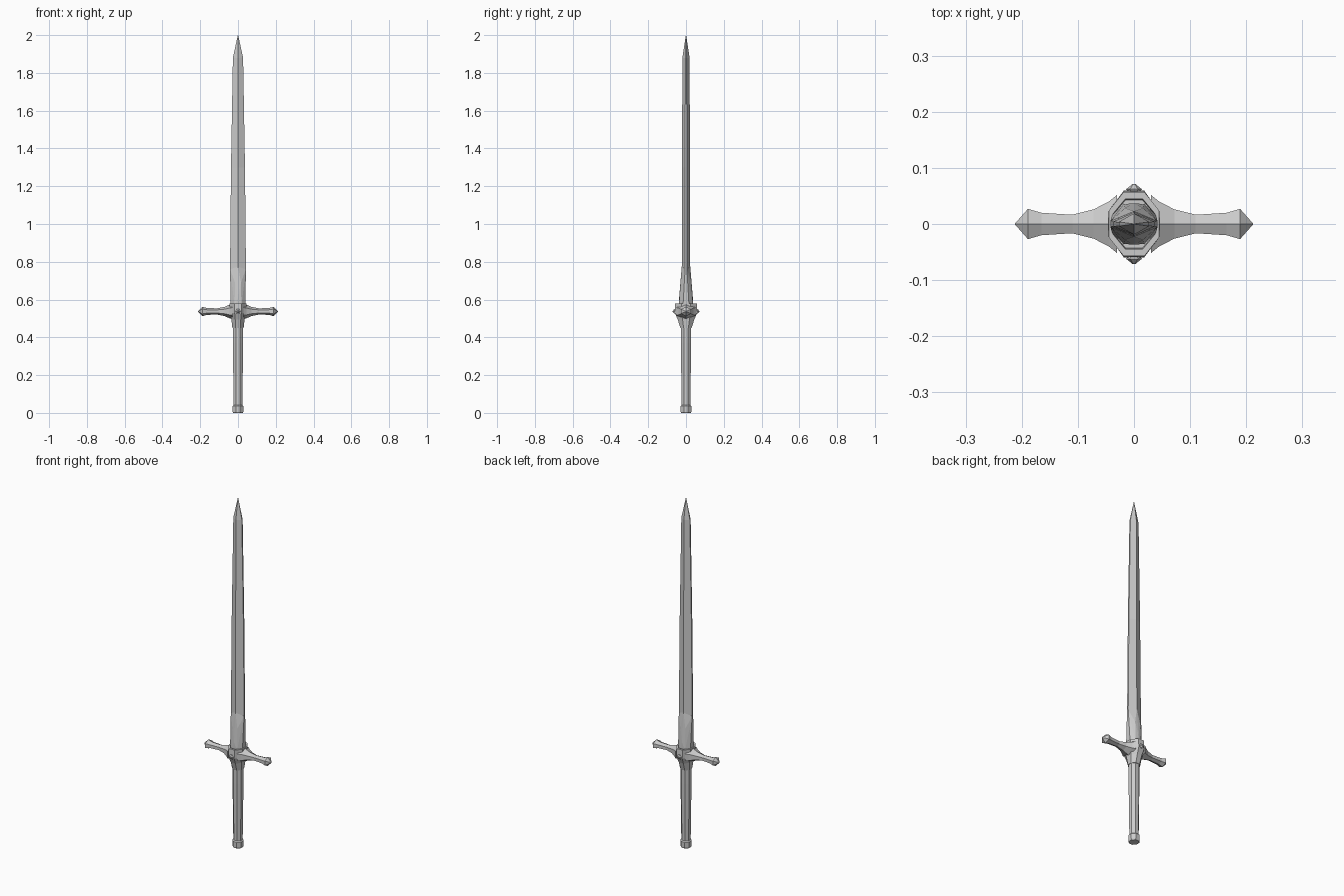
import bpy, bmesh
from math import cos, sin, pi
from mathutils import Vector

if "Cube" in bpy.data.objects:
    bpy.data.objects.remove(bpy.data.objects["Cube"])


def finish(name, bm):
    bmesh.ops.recalc_face_normals(bm, faces=bm.faces[:])
    me = bpy.data.meshes.new(name)
    bm.to_mesh(me)
    bm.free()
    ob = bpy.data.objects.new(name, me)
    bpy.context.collection.objects.link(ob)
    return ob


def loft(name, rings):
    """Skin a series of closed rings and cap both ends."""
    bm = bmesh.new()
    rows = [[bm.verts.new(p) for p in r] for r in rings]
    n = len(rows[0])
    for a, b in zip(rows, rows[1:]):
        for i in range(n):
            j = (i + 1) % n
            bm.faces.new((a[i], a[j], b[j], b[i]))
    bm.faces.new(rows[0])
    bm.faces.new(rows[-1])
    return finish(name, bm)


def ngon(n, ra, rb, phase=0.0):
    return [(ra * cos(2 * pi * i / n + phase), rb * sin(2 * pi * i / n + phase))
            for i in range(n)]


def upright(name, profile):
    """Octagonal column, flat side to the front: (z, half x, half y)."""
    k = 1 / cos(pi / 8)
    return loft(name, [[(x, y, z) for x, y in ngon(8, rx * k, ry * k, pi / 8)]
                       for z, rx, ry in profile])


GZ = 0.537  # height of the crossguard axis

# Blade: ridged section with thin flat edges
blade = []
for z, w, t in [(0.56, 0.038, 0.021), (0.77, 0.042, 0.022), (1.3, 0.037, 0.021),
                (1.88, 0.027, 0.019), (2.0, 0.0008, 0.0008)]:
    e = t * 0.2
    blade.append([(w, -e, z), (w, e, z), (0, t, z), (-w, e, z), (-w, -e, z), (0, -t, z)])
loft("blade", blade)

# Ricasso: faceted sleeve rising to points, with a lozenge on each face
bm = bmesh.new()
for sy in (-1, 1):
    for sx in (-1, 1):
        for x, y, z in [(0.039, 0.016, 0.565), (0.018, 0.036, 0.565),
                        (0.016, 0.0285, 0.69), (0.042, 0.005, 0.76)]:
            bm.verts.new((sx * x, sy * y, z))
    bm.verts.new((0, sy * 0.0362, 0.61))
    bm.verts.new((0, sy * 0.0225, 0.775))
bmesh.ops.convex_hull(bm, input=bm.verts[:])
finish("ricasso", bm)

# Grip with pommel band, and guard collar
upright("grip", [(0.0, 0.025, 0.025), (0.006, 0.028, 0.028), (0.036, 0.028, 0.028),
                 (0.042, 0.023, 0.023), (0.2, 0.025, 0.025), (0.37, 0.027, 0.027),
                 (0.47, 0.027, 0.027)])
upright("guard_collar", [(0.45, 0.03, 0.03), (0.495, 0.035, 0.044), (0.53, 0.043, 0.06),
                         (0.578, 0.045, 0.057), (0.578, 0.037, 0.045),
                         (0.568, 0.036, 0.043)])

# Crossguard arms: hexagonal, waisted, flared tips
half = [(0.03, 0.041, 0.052), (0.045, 0.036, 0.040), (0.072, 0.024, 0.026),
        (0.11, 0.0165, 0.0165), (0.165, 0.018, 0.020), (0.189, 0.025, 0.027),
        (0.212, 0.001, 0.001)]
for side, s in (("left", -1), ("right", 1)):
    loft(side + "_guard_arm",
         [[(s * x, y, GZ + z) for y, z in ngon(6, ry / cos(pi / 6), rz, pi / 2)]
          for x, rz, ry in half])

# Pointed studs on the front and back of the guard
for side, s in (("front", -1), ("back", 1)):
    loft(side + "_stud",
         [[(x, s * y, GZ + z) for x, z in ngon(6, r, r)]
          for y, r in [(0.045, 0.016), (0.057, 0.011), (0.062, 0.014), (0.071, 0.003)]])
